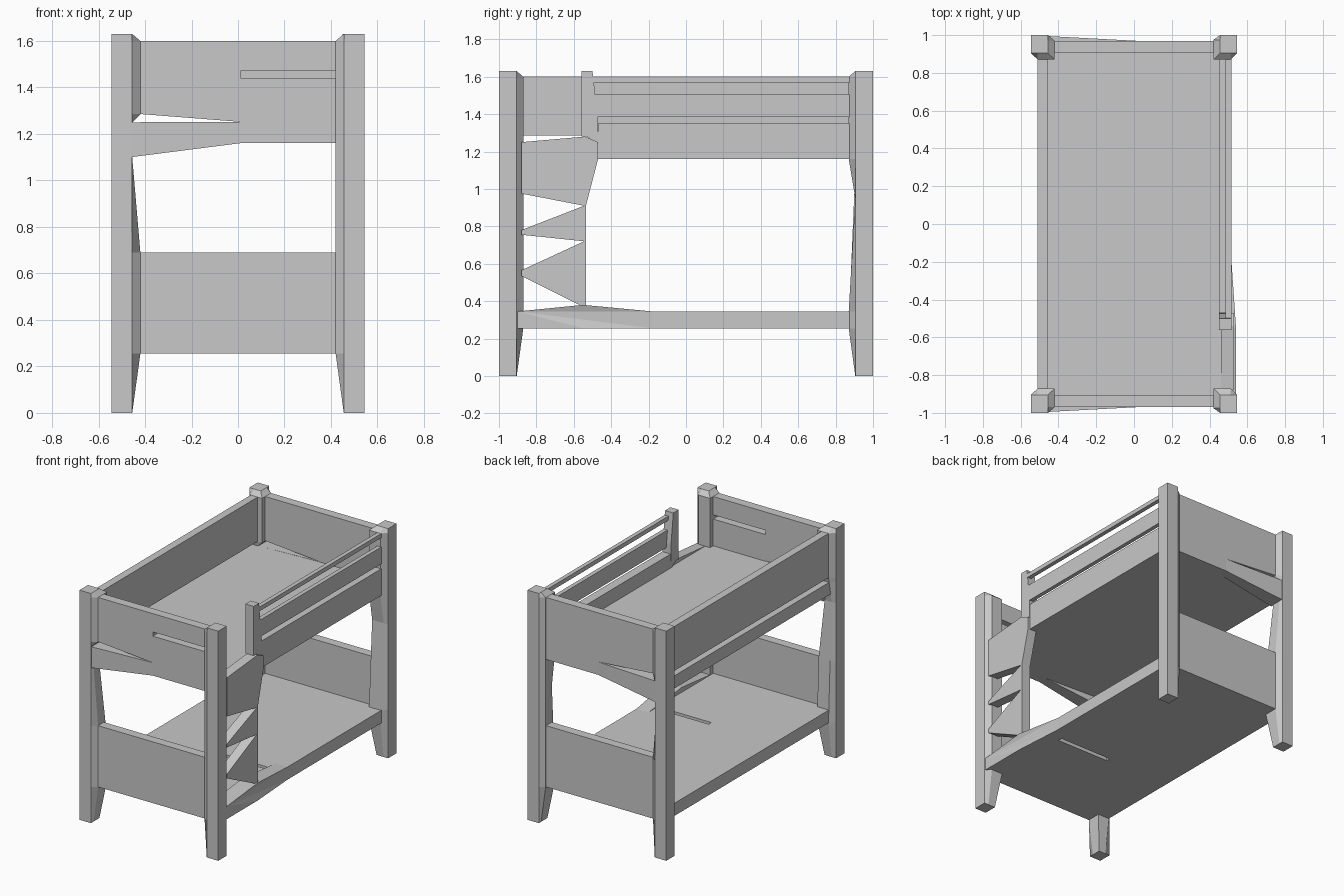
import bpy, bmesh
from mathutils import Vector

if "Cube" in bpy.data.objects:
    bpy.data.objects.remove(bpy.data.objects["Cube"], do_unlink=True)

grey = bpy.data.materials.new("painted grey")
grey.use_nodes = True
colour = (0.58, 0.58, 0.58, 1)
grey.diffuse_color = colour
grey.node_tree.nodes["Principled BSDF"].inputs["Base Color"].default_value = colour


def finish(bm, name):
    bmesh.ops.recalc_face_normals(bm, faces=bm.faces)
    mesh = bpy.data.meshes.new(name)
    bm.to_mesh(mesh)
    bm.free()
    mesh.materials.append(grey)
    obj = bpy.data.objects.new(name, mesh)
    bpy.context.collection.objects.link(obj)
    return obj


def loft(name, rings):
    """Join rings of points into a closed solid."""
    bm = bmesh.new()
    loops = [[bm.verts.new(p) for p in ring] for ring in rings]
    n = len(loops[0])
    for a, b in zip(loops, loops[1:]):
        for i in range(n):
            j = (i + 1) % n
            bm.faces.new((a[i], a[j], b[j], b[i]))
    caps = [bm.faces.new(loops[0]), bm.faces.new(loops[-1])]
    bm.normal_update()
    bmesh.ops.triangulate(bm, faces=caps, ngon_method='EAR_CLIP')
    return finish(bm, name)


def prism(name, profile, axis, lo, hi):
    """Extrude a 2D profile along an axis (0 = x, 1 = y, 2 = z)."""
    def ring(depth):
        points = []
        for p in profile:
            q = list(p)
            q.insert(axis, depth)
            points.append(Vector(q))
        return points
    return loft(name, [ring(lo), ring(hi)])


def box(name, x, y, z):
    profile = [(x[0], y[0]), (x[1], y[0]), (x[1], y[1]), (x[0], y[1])]
    return prism(name, profile, 2, *z)


# Corner posts: chamfered section, pinched (0) or full (1) by height
def post(name, sx, sy, levels, face_y):
    rings = []
    for z, fx, fy in levels:
        ix = 0.455 - 0.035 * fx
        iy = 0.905 - 0.035 * fy
        section = [(0.545, 1), (0.455, 1), (ix, face_y), (ix, iy), (0.51, iy), (0.545, 0.905)]
        rings.append([(sx * x, sy * y, z) for x, y in section])
    loft(name, rings)


wall_levels = [(0, 0, 0), (0.255, 1, 1), (0.69, 1, 0.5), (1.1, 0, 0),
               (1.25, 0, 0.8), (1.285, 1, 1), (1.6, 1, 1), (1.63, 0, 0)]
open_levels = [(0, 0, 0), (0.255, 1, 1), (0.345, 1, 1), (0.95, 1, 0),
               (1.16, 1, 1), (1.6, 1, 1), (1.63, 0, 0)]
ladder_levels = [(0, 0, 0), (0.255, 1, 1), (1.6, 1, 1), (1.63, 0, 0)]
post("front_wall_post", -1, -1, wall_levels, 0.97)
post("back_wall_post", -1, 1, wall_levels, 0.97)
post("front_ladder_post", 1, -1, ladder_levels, 0.975)
post("back_open_post", 1, 1, open_levels, 0.975)

# End boards: the upper ones have a wedge gap, the front one a handle slot
outline = [(-0.46, 1.1), (0.01, 1.16), (0.45, 1.16)]
slot = [(0.45, 1.44), (0.01, 1.44), (0.01, 1.47), (0.45, 1.47)]
upper = [(0.45, 1.6), (-0.44, 1.6), (-0.44, 1.287), (0.01, 1.252), (-0.46, 1.25)]
boards = [prism("front_upper_board", outline + slot + upper, 1, -0.97, -0.905),
          prism("back_upper_board", outline + upper, 1, 0.905, 0.97)]
# The strip under the wedge gap flares to the full post depth
for board in boards:
    for v in board.data.vertices:
        if v.co.x < -0.45:
            side = 1 if v.co.y > 0 else -1
            v.co.y = side * (0.995 if abs(v.co.y) > 0.94 else 0.88)
for name, s in (("front", -1), ("back", 1)):
    box(name + "_lower_board", (-0.45, 0.45), sorted((s * 0.905, s * 0.97)), (0.255, 0.69))

# Lower platform with a narrow slot, closed by the side rail
prism("lower_platform",
      [(-0.51, -0.91), (0.43, -0.91), (0.43, -0.285), (0.0, -0.285), (0.0, -0.255),
       (0.43, -0.255), (0.43, 0.91), (-0.51, 0.91)], 2, 0.255, 0.345)
rail = prism("lower_side_rail",
             [(-0.9, 0.255), (-0.55, 0.255), (-0.18, 0.255), (0.9, 0.255), (0.9, 0.345),
              (-0.18, 0.345), (-0.55, 0.38), (-0.9, 0.345)], 0, 0.42, 0.515)
for v in rail.data.vertices:
    if v.co.x > 0.5 and v.co.y < -0.5:
        v.co.x = 0.54

# Upper platform and wall panel
box("upper_platform", (-0.51, 0.46), (-0.91, 0.91), (1.16, 1.25))
box("wall_panel", (-0.51, -0.455), (-0.9, 0.9), (1.285, 1.6))

# Guard rails on the open side
box("upper_side_beam", (0.45, 0.515), (-0.47, 0.9), (1.16, 1.35))
box("guard_board", (0.485, 0.515), (-0.49, 0.9), (1.385, 1.505))
box("guard_top_rail", (0.485, 0.515), (-0.5, 0.9), (1.57, 1.6))
prism("guard_post",
      [(-0.56, 1.28), (-0.53, 1.28), (-0.47, 1.24), (-0.475, 1.42),
       (-0.5, 1.63), (-0.56, 1.63)], 0, 0.45, 0.515)

# Ladder: tapered rungs running into a slim upright
prism("ladder",
      [(-0.88, 1.25), (-0.88, 0.975), (-0.545, 0.91), (-0.88, 0.78), (-0.88, 0.755),
       (-0.545, 0.72), (-0.88, 0.565), (-0.88, 0.535), (-0.56, 0.375), (-0.535, 0.375),
       (-0.535, 0.91), (-0.47, 1.16), (-0.47, 1.25), (-0.54, 1.28)], 0, 0.46, 0.53)
